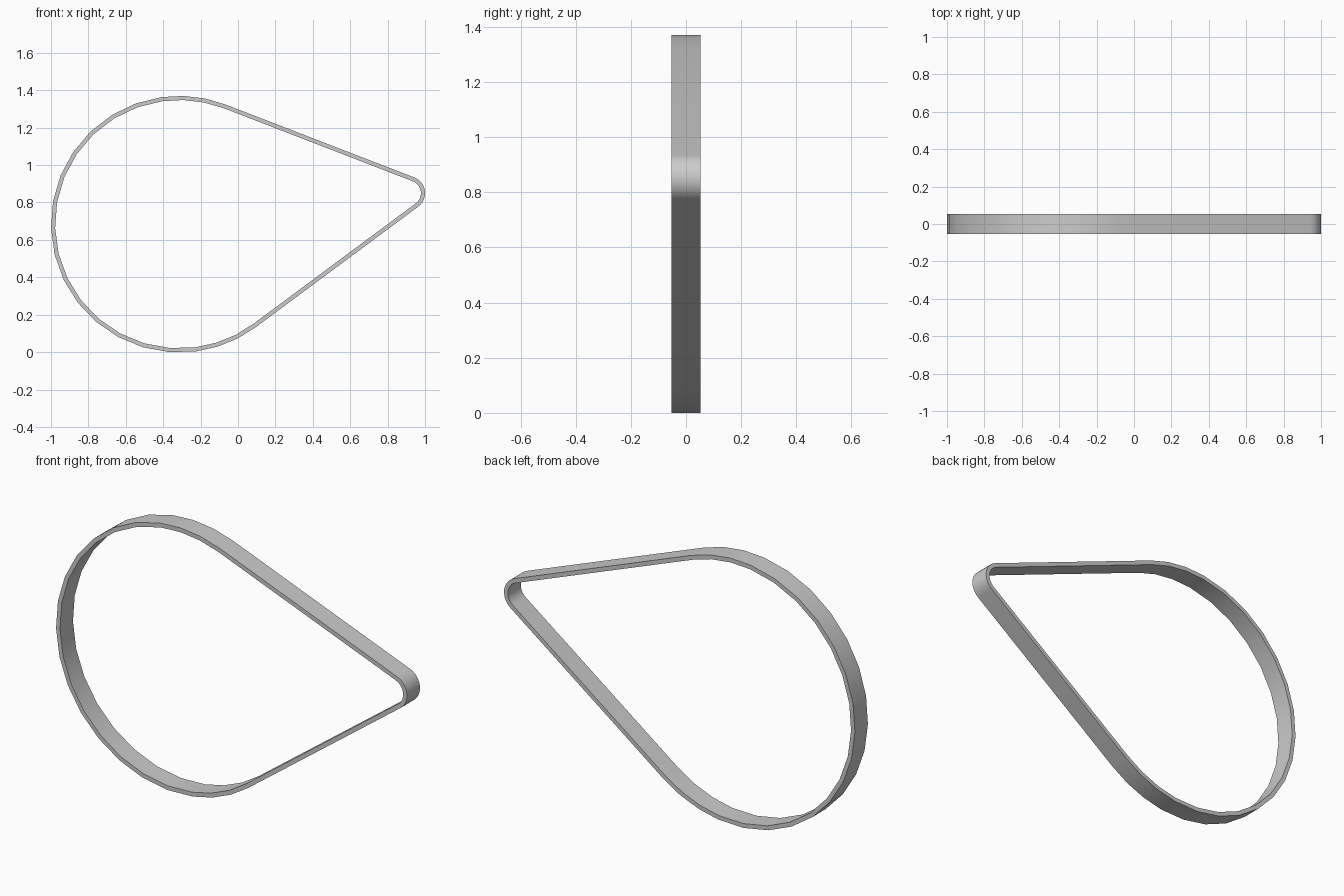
import bpy, bmesh
from math import asin, atan2, cos, sin, pi, hypot

cube = bpy.data.objects.get("Cube")
if cube:
    bpy.data.objects.remove(cube)

# Belt wrapped round a large and a small wheel (centre x, centre z, outer radius)
BIG = (-0.314, 0.684, 0.686)
SMALL = (0.91, 0.85, 0.09)
THICK, HALF_WIDTH = 0.022, 0.053

dx, dz = SMALL[0] - BIG[0], SMALL[1] - BIG[1]
axis = atan2(dz, dx)
lean = asin((BIG[2] - SMALL[2]) / hypot(dx, dz))


def arc(start, end, steps):
    """Angles from start to end, without the end."""
    return [start + (end - start) * i / steps for i in range(steps)]


# Upper flank, far half circle, lower flank, then the small tip
top, bottom = axis + pi / 2 - lean, axis + 3 * pi / 2 + lean
big_angles = (arc(top, axis + pi / 2, 3)
              + arc(axis + pi / 2, axis + 3 * pi / 2, 15)
              + arc(axis + 3 * pi / 2, bottom, 3) + [bottom])
tip_angles = arc(bottom, top + 2 * pi, 12) + [top + 2 * pi]
path = [(BIG, a) for a in big_angles] + [(SMALL, a) for a in tip_angles]


def loop(bm, inset, y):
    return [bm.verts.new((c[0] + (c[2] - inset) * cos(a), y,
                          c[1] + (c[2] - inset) * sin(a))) for c, a in path]


# Four rails joined into a closed band of rectangular section
bm = bmesh.new()
rails = [loop(bm, 0, -HALF_WIDTH), loop(bm, 0, HALF_WIDTH),
         loop(bm, THICK, HALF_WIDTH), loop(bm, THICK, -HALF_WIDTH)]
n = len(path)
for k in range(4):
    a, b = rails[k], rails[(k + 1) % 4]
    for i in range(n):
        j = (i + 1) % n
        bm.faces.new((a[i], a[j], b[j], b[i]))
bmesh.ops.recalc_face_normals(bm, faces=bm.faces)
mesh = bpy.data.meshes.new("belt")
bm.to_mesh(mesh)
bm.free()

belt = bpy.data.objects.new("belt", mesh)
bpy.context.collection.objects.link(belt)

# Plain grey
grey = bpy.data.materials.new("grey")
grey.use_nodes = True
colour = (0.6, 0.6, 0.6, 1)
grey.diffuse_color = colour
for node in grey.node_tree.nodes:
    if node.type == 'BSDF_PRINCIPLED':
        node.inputs["Base Color"].default_value = colour
mesh.materials.append(grey)

# Smooth round the wheels, sharp along the rims
bpy.ops.object.select_all(action='DESELECT')
belt.select_set(True)
bpy.context.view_layer.objects.active = belt
bpy.ops.object.shade_smooth_by_angle()
